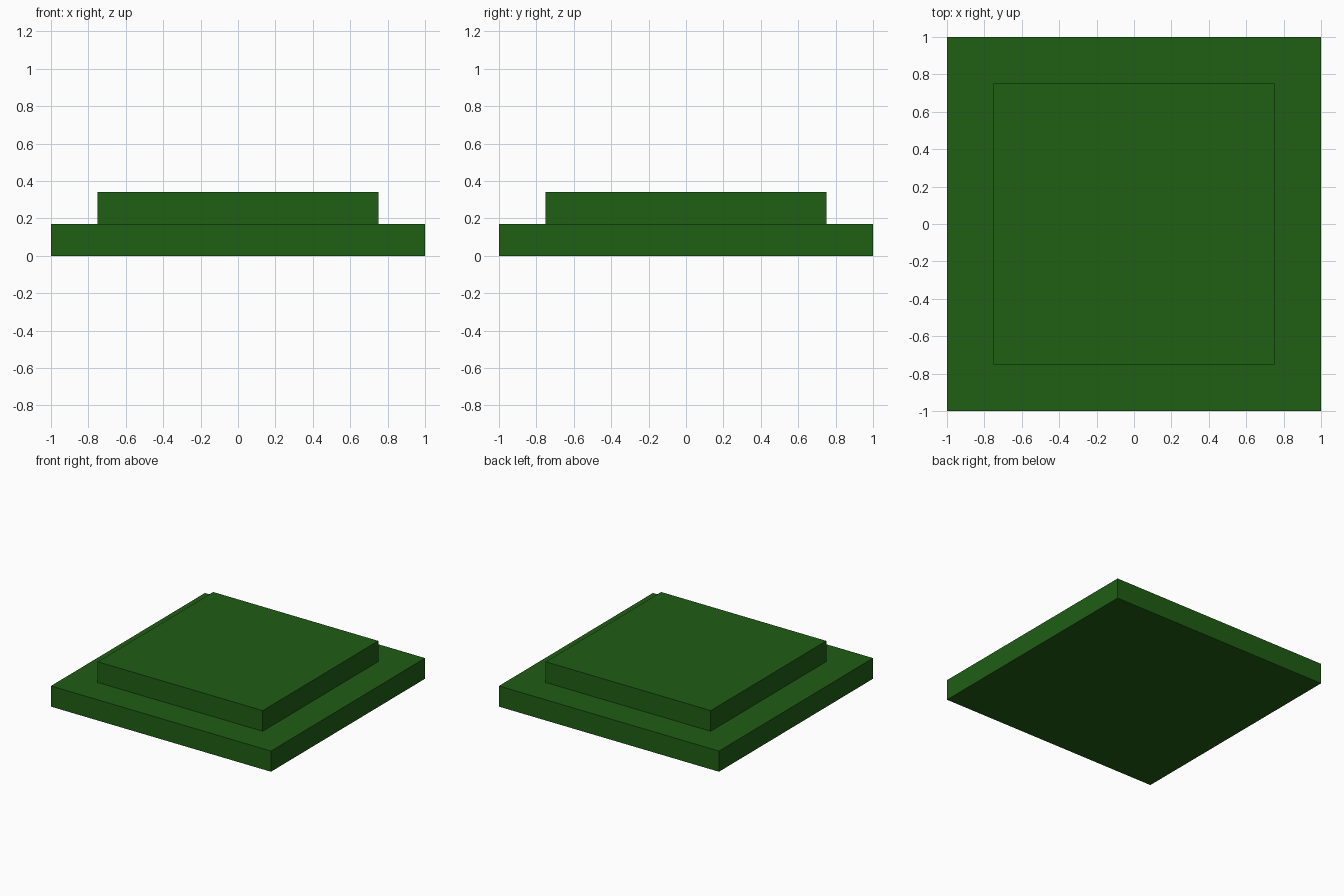
import bpy

if "Cube" in bpy.data.objects:
    bpy.data.objects.remove(bpy.data.objects["Cube"])

green = bpy.data.materials.new("green")
green.diffuse_color = (0.014, 0.112, 0.007, 1.0)
green.use_nodes = True
green.node_tree.nodes["Principled BSDF"].inputs["Base Color"].default_value = green.diffuse_color


def slab(name, width, z_bottom, z_top):
    """Square flat slab centred on the z axis."""
    bpy.ops.mesh.primitive_cube_add(size=1, location=(0, 0, (z_bottom + z_top) / 2))
    obj = bpy.context.object
    obj.name = name
    obj.scale = (width, width, z_top - z_bottom)
    bpy.ops.object.transform_apply(location=False, rotation=False, scale=True)
    obj.data.materials.append(green)
    return obj


# Wide lower step
slab("lower_step", 2.0, 0.0, 0.17)
# Narrower upper step resting on it
slab("upper_step", 1.5, 0.17, 0.34)
